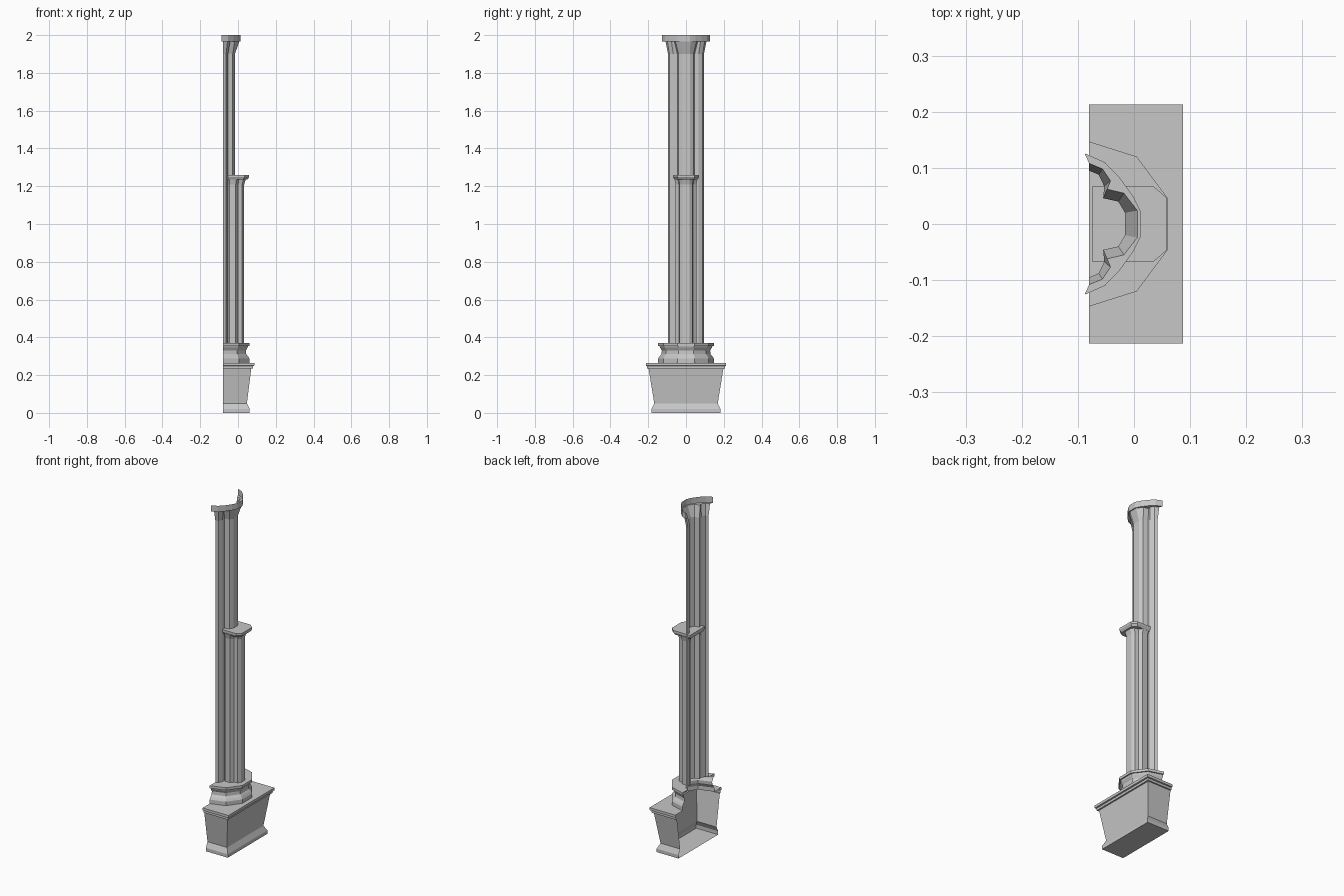
import bpy

cube = bpy.data.objects.get("Cube")
if cube:
    bpy.data.objects.remove(cube, do_unlink=True)

stone = bpy.data.materials.new("grey_stone")
stone.use_nodes = True
grey = (0.57, 0.57, 0.57, 1)
stone.diffuse_color = grey
stone.node_tree.nodes["Principled BSDF"].inputs["Base Color"].default_value = grey

BACK = -0.08  # open rear plane of the half pier


def mirrored(half):
    """Outline running from the +y rear edge round the front to -y."""
    return half + [(x, -y) for x, y in reversed(half)]


def scaled(outline, s, x0=BACK):
    return [(x0 + (x - x0) * s, y * s) for x, y in outline]


def build(name, sections, closed=False, bottom=False, top=False, rings=()):
    """Loft (outline, z) sections; rings are flat collars (outer, inner, z, up)."""
    verts, faces = [], []
    n = len(sections[0][0])
    for outline, z in sections:
        verts += [(x, y, z) for x, y in outline]
    for k in range(len(sections) - 1):
        a, b = k * n, (k + 1) * n
        for i in range(n if closed else n - 1):
            j = (i + 1) % n
            faces.append((a + i, b + i, b + j, a + j))
    if bottom:
        faces.append(tuple(range(n)))
    if top:
        faces.append(tuple(reversed(range(len(verts) - n, len(verts)))))
    for outer, inner, z, up in rings:
        start = len(verts)
        verts += [(x, y, z) for x, y in outer + inner[::-1]]
        loop = tuple(range(start, len(verts)))
        faces.append(loop[::-1] if up else loop)
    mesh = bpy.data.meshes.new(name)
    mesh.from_pydata(verts, [], faces)
    mesh.materials.append(stone)
    mesh.update()
    obj = bpy.data.objects.new(name, mesh)
    bpy.context.collection.objects.link(obj)
    return obj


def block(x, y):
    return mirrored([(BACK, y), (x, y)])


# Outlines in plan
base_plan = mirrored([(BACK, 0.147), (0.005, 0.12), (0.06, 0.046)])
shaft_plan = mirrored([(BACK, 0.095), (-0.063, 0.088), (-0.053, 0.067),
                       (-0.055, 0.046), (-0.028, 0.04), (-0.016, 0.02)])
flare_plan = mirrored([(BACK, 0.108), (-0.056, 0.098), (-0.042, 0.077),
                       (-0.048, 0.062), (-0.018, 0.055), (0.006, 0.024)])
crown_plan = mirrored([(-0.088, 0.126), (-0.052, 0.11), (-0.025, 0.082),
                       (-0.002, 0.05), (0.012, 0.022)])
small_plan = mirrored([(-0.06, 0.04), (-0.045, 0.055), (-0.012, 0.055),
                       (0.0, 0.038), (0.022, 0.034), (0.033, 0.018)])
abacus_plan = mirrored([(-0.074, 0.068), (0.034, 0.068), (0.059, 0.046)])

# Pedestal: flared plinth, tapered body and stepped cornice
build("pedestal", [
    (block(0.062, 0.183), 0), (block(0.062, 0.183), 0.02),
    (block(0.047, 0.168), 0.05), (block(0.07, 0.198), 0.235),
    (block(0.079, 0.206), 0.235), (block(0.079, 0.206), 0.248),
    (block(0.087, 0.213), 0.25), (block(0.087, 0.213), 0.265)],
    bottom=True, rings=[(block(0.087, 0.213), base_plan, 0.265, True)])

# Moulded column base
moulding = [(0.265, 1), (0.288, 1), (0.3, 0.95), (0.312, 0.88), (0.33, 0.87),
            (0.345, 0.93), (0.355, 0.95), (0.355, 1), (0.37, 1)]
build("column_base", [(scaled(base_plan, s), z) for z, s in moulding],
      rings=[(base_plan, shaft_plan, 0.37, True)])

# Tall clustered shaft flaring into its capital
build("tall_shaft", [(shaft_plan, 0.37), (shaft_plan, 1.9), (flare_plan, 1.965)])
build("crown_band", [(crown_plan, 1.965), (crown_plan, 2.0)],
      rings=[(crown_plan, flare_plan, 1.965, False)])

# Shorter front colonnette with its flared capital and abacus
build("front_colonnette", [
    (small_plan, 0.37), (small_plan, 1.21),
    (scaled(small_plan, 1.12, -0.04), 1.238)])
build("front_abacus", [
    (scaled(abacus_plan, 0.9, -0.03), 1.235),
    (abacus_plan, 1.248), (abacus_plan, 1.26)],
    closed=True, bottom=True, top=True)
